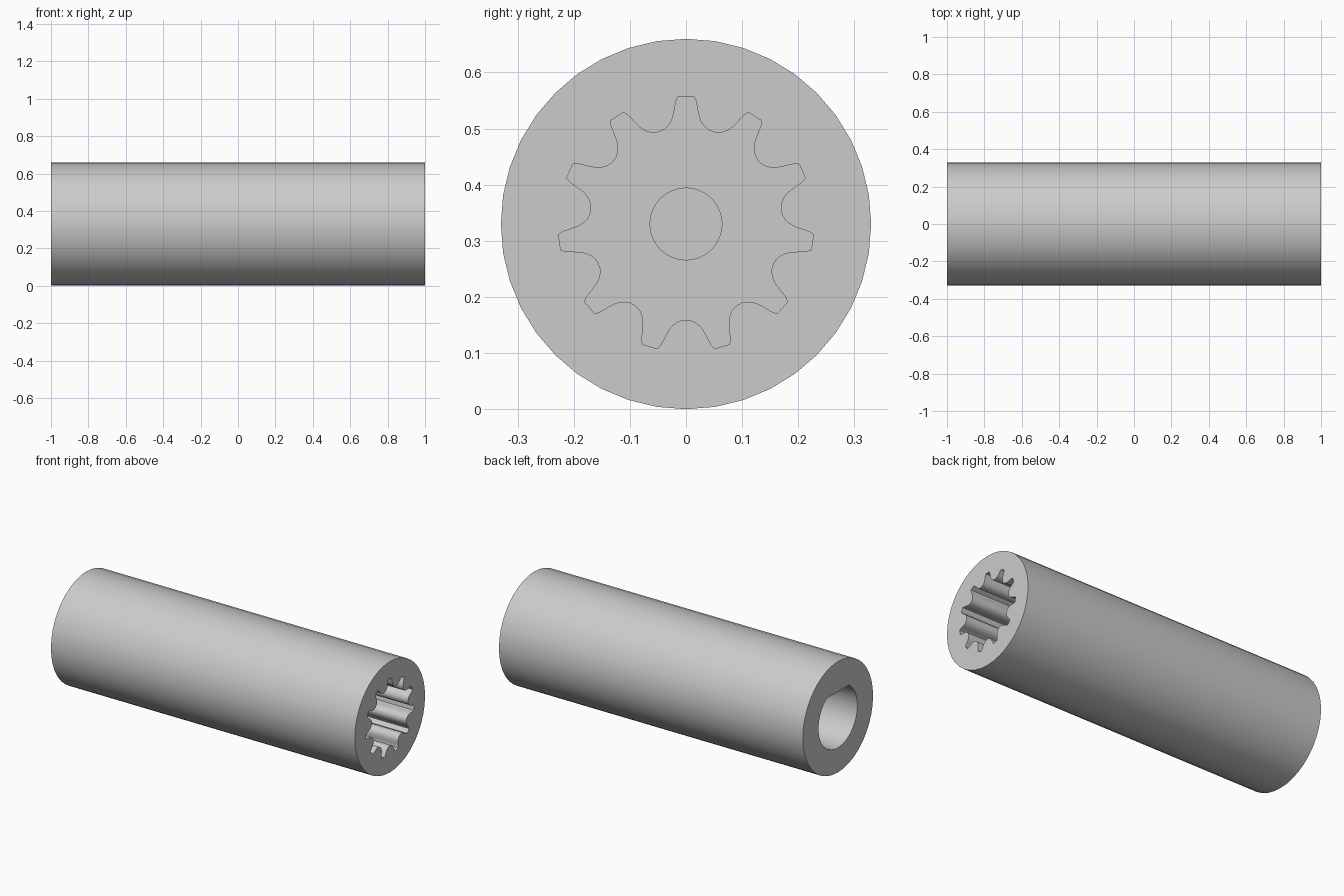
import bpy
import bmesh
from math import sin, cos, radians, acos, degrees

cube = bpy.data.objects.get("Cube")
if cube:
    bpy.data.objects.remove(cube, do_unlink=True)

RADIUS = 0.33
HALF_LENGTH = 1.0
TEETH = 11
SPLINE_END = 0.1      # floor of the splined socket
PILOT_END = 0.0       # floor of the small centre hole
D_END = -0.15         # floor of the D-shaped bore


def circle(radius, sides):
    """Outline as (radius, degrees from the top) pairs."""
    return [(radius, i * 360 / sides) for i in range(sides)]


def spline_outline():
    # one half tooth, from the tip corner to the rounded root
    half = [(0.228, 3.5), (0.221, 4.5), (0.211, 5.3), (0.2, 6.2), (0.19, 7.3),
            (0.182, 8.9), (0.176, 11), (0.172, 13.6)]
    pitch = 360 / TEETH
    points = []
    for i in range(TEETH):
        points += [(r, i * pitch - a) for r, a in reversed(half)]
        points += [(r, i * pitch + a) for r, a in half]
        points.append((0.171, (i + 0.5) * pitch))
    return points


def d_outline(radius=0.183, flat=0.15, steps=40):
    start = degrees(acos(flat / radius))
    sweep = 360 - 2 * start
    return [(radius, start + sweep * i / steps) for i in range(steps + 1)]


bm = bmesh.new()


def ring(outline, x):
    verts = [bm.verts.new((x, r * sin(radians(a)), RADIUS + r * cos(radians(a))))
             for r, a in outline]
    return verts, [bm.edges.new((v, verts[i - 1])) for i, v in enumerate(verts)]


def wall(a, b):
    for i in range(len(a[0])):
        bm.faces.new((a[0][i - 1], a[0][i], b[0][i], b[0][i - 1]))


def flat_face(outer, inner, x_dir):
    bmesh.ops.triangle_fill(bm, use_beauty=True, edges=outer[1] + inner[1],
                            normal=(x_dir, 0, 0))


# Outer cylinder
right_rim = ring(circle(RADIUS, 40), HALF_LENGTH)
left_rim = ring(circle(RADIUS, 40), -HALF_LENGTH)
wall(right_rim, left_rim)

# Splined socket with a small blind hole in its floor
spline_mouth = ring(spline_outline(), HALF_LENGTH)
spline_floor = ring(spline_outline(), SPLINE_END)
pilot_mouth = ring(circle(0.064, 48), SPLINE_END)
pilot_floor = ring(circle(0.064, 48), PILOT_END)
flat_face(right_rim, spline_mouth, 1)
wall(spline_mouth, spline_floor)
flat_face(spline_floor, pilot_mouth, 1)
wall(pilot_mouth, pilot_floor)
bm.faces.new(pilot_floor[0])

# D-shaped bore
d_mouth = ring(d_outline(), -HALF_LENGTH)
d_floor = ring(d_outline(), D_END)
flat_face(left_rim, d_mouth, -1)
wall(d_mouth, d_floor)
bm.faces.new(d_floor[0])

bmesh.ops.recalc_face_normals(bm, faces=bm.faces)
mesh = bpy.data.meshes.new("shaft_coupling")
bm.to_mesh(mesh)
bm.free()
coupling = bpy.data.objects.new("shaft_coupling", mesh)
bpy.context.collection.objects.link(coupling)

# Plain grey material
grey = bpy.data.materials.new("light_grey")
grey.use_nodes = True
colour = (0.6, 0.6, 0.6, 1)
grey.diffuse_color = colour
grey.node_tree.nodes["Principled BSDF"].inputs["Base Color"].default_value = colour
mesh.materials.append(grey)

bpy.ops.object.select_all(action="DESELECT")
coupling.select_set(True)
bpy.context.view_layer.objects.active = coupling
bpy.ops.object.shade_smooth_by_angle(angle=radians(30))
